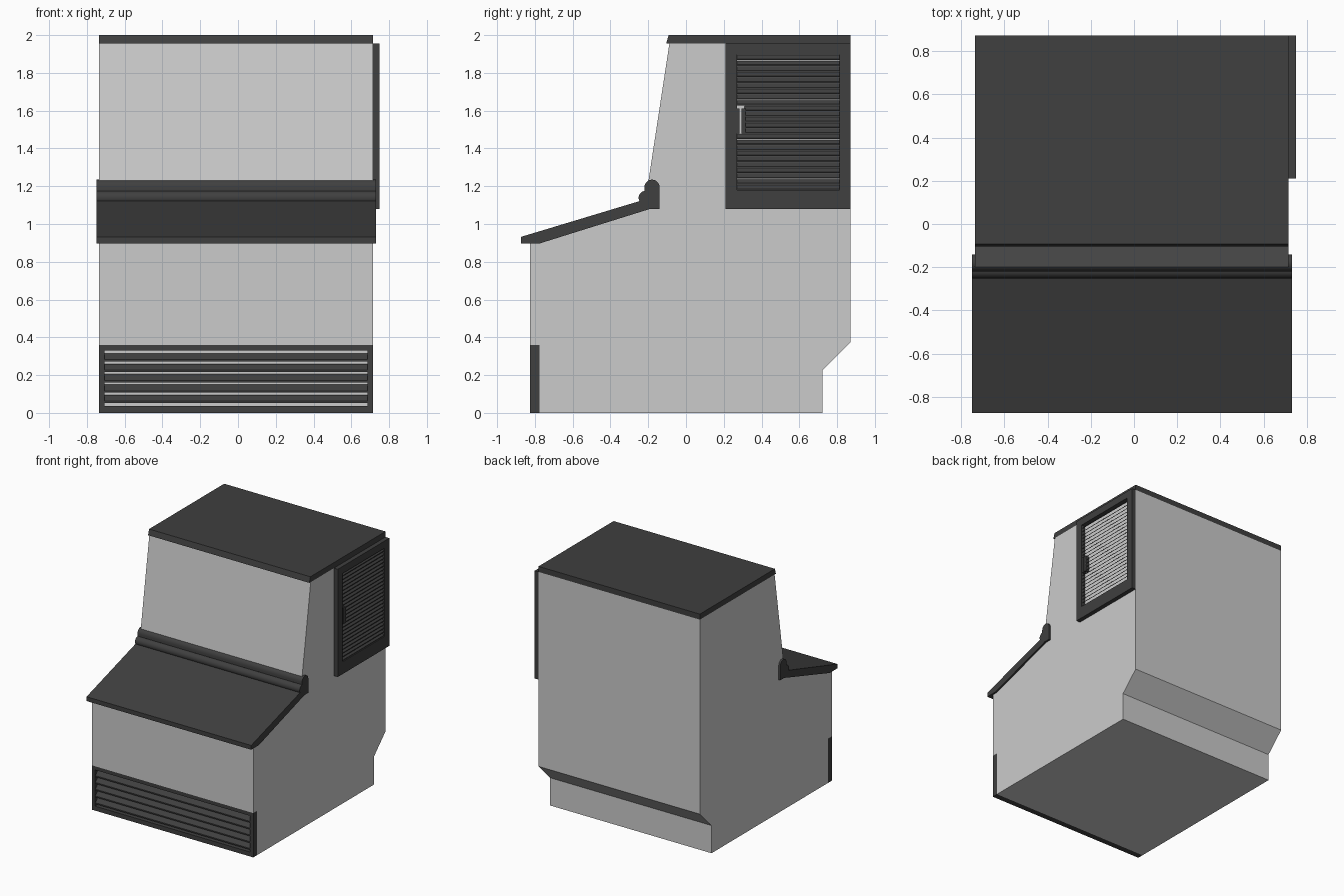
import bpy, bmesh
from math import sin, cos, radians

if "Cube" in bpy.data.objects:
    bpy.data.objects.remove(bpy.data.objects["Cube"])

dark = bpy.data.materials.new("dark_plastic")
dark.diffuse_color = (0.05, 0.05, 0.05, 1)
dark.use_nodes = True
dark.node_tree.nodes["Principled BSDF"].inputs["Base Color"].default_value = dark.diffuse_color


def finish(name, bm, mat=None):
    bmesh.ops.recalc_face_normals(bm, faces=bm.faces)
    me = bpy.data.meshes.new(name)
    bm.to_mesh(me)
    bm.free()
    ob = bpy.data.objects.new(name, me)
    bpy.context.collection.objects.link(ob)
    if mat:
        me.materials.append(mat)
    return ob


def prisms(name, pieces, axis, mat=None):
    """Extrude (profile, start, end) pieces along x (profile y,z) or y (profile x,z)."""
    bm = bmesh.new()
    for prof, a, b in pieces:
        rings = [[bm.verts.new((t, p, z) if axis == 'x' else (p, t, z)) for p, z in prof]
                 for t in (a, b)]
        n = len(prof)
        for r in rings:
            bm.faces.new(r)
        for i in range(n):
            j = (i + 1) % n
            bm.faces.new((rings[0][i], rings[0][j], rings[1][j], rings[1][i]))
    return finish(name, bm, mat)


def frame(name, outer, inner, d0, d1, place):
    """Rectangular picture frame; rects are (u0, u1, z0, z1), depth d0..d1."""
    bm = bmesh.new()
    loops = []
    for (u0, u1, z0, z1), d in ((outer, d0), (outer, d1), (inner, d1), (inner, d0)):
        loops.append([bm.verts.new(place(u, d, z))
                      for u, z in ((u0, z0), (u1, z0), (u1, z1), (u0, z1))])
    for k in range(4):
        a, b = loops[k], loops[(k + 1) % 4]
        for i in range(4):
            j = (i + 1) % 4
            bm.faces.new((a[i], a[j], b[j], b[i]))
    return finish(name, bm, dark)


def arc(cy, cz, r, a0, a1, n=10):
    return [(cy + r * cos(radians(a0 + (a1 - a0) * i / n)),
             cz + r * sin(radians(a0 + (a1 - a0) * i / n))) for i in range(n + 1)]


def slat(front, back, z, h, t):
    """Tilted louvre section: outer edge low, inner edge high."""
    return [(front, z), (front, z + t), (back, z + h), (back, z + h - t)]


L, R = -0.735, 0.715

# Cabinet body with grille recess, bin front, sloped face and rear kick
prisms("cabinet_body", [([
    (-0.775, 0), (0.722, 0), (0.722, 0.225), (0.872, 0.375), (0.872, 1.955),
    (-0.088, 1.955), (-0.2, 1.22), (-0.16, 1.2), (-0.16, 1.09), (-0.775, 0.898),
    (-0.825, 0.898), (-0.825, 0.36), (-0.775, 0.36)], L, R)], 'x')

# Top cap
prisms("top_cap", [([(-0.105, 1.955), (0.872, 1.955), (0.872, 2), (-0.092, 2)], L, R)], 'x', dark)

# Bin lid
prisms("bin_lid", [([(-0.873, 0.897), (-0.775, 0.897), (-0.19, 1.08), (-0.19, 1.138),
                     (-0.873, 0.932)], -0.75, 0.73)], 'x', dark)

# Rounded hinge rail
hinge = prisms("lid_hinge", [(
    [(-0.14, 1.08)] + arc(-0.18, 1.195, 0.04, 0, 180) + [(-0.22, 1.176)]
    + arc(-0.215, 1.139, 0.036, 95, 220) + [(-0.2, 1.08)], -0.75, 0.73)], 'x', dark)
bpy.context.view_layer.objects.active = hinge
hinge.select_set(True)
bpy.ops.object.shade_smooth_by_angle()

# Front grille
frame("front_grille_frame", (L, R, 0, 0.36), (-0.708, 0.685, 0.036, 0.33), -0.825, -0.775,
      lambda u, d, z: (u, d, z))
prisms("front_grille_slats",
       [(slat(-0.82, -0.785, 0.052 + 0.055 * i, 0.043, 0.01), -0.71, 0.687) for i in range(5)],
       'x', dark)

# Side vent panel
frame("side_vent_frame", (0.21, 0.872, 1.08, 1.955), (0.27, 0.812, 1.18, 1.897), R, 0.75,
      lambda u, d, z: (d, u, z))
rows, pitch = 24, 0.717 / 24
lo, hi = 1.18 + 10 * pitch, 1.18 + 14.4 * pitch
pieces = []
for i in range(rows):
    z = 1.18 + i * pitch
    start = 0.31 if 10 <= i <= 14 else 0.268
    pieces.append((slat(0.742, 0.719, z, 0.027, 0.006), start, 0.814))
prisms("side_vent_slats", pieces, 'y', dark)

# Latch pocket in the side vent
section = [(R, lo), (0.744, lo), (0.744, hi), (R, hi)]
prisms("side_vent_latch", [(section, 0.268, 0.284), (section, 0.295, 0.316)], 'y', dark)
